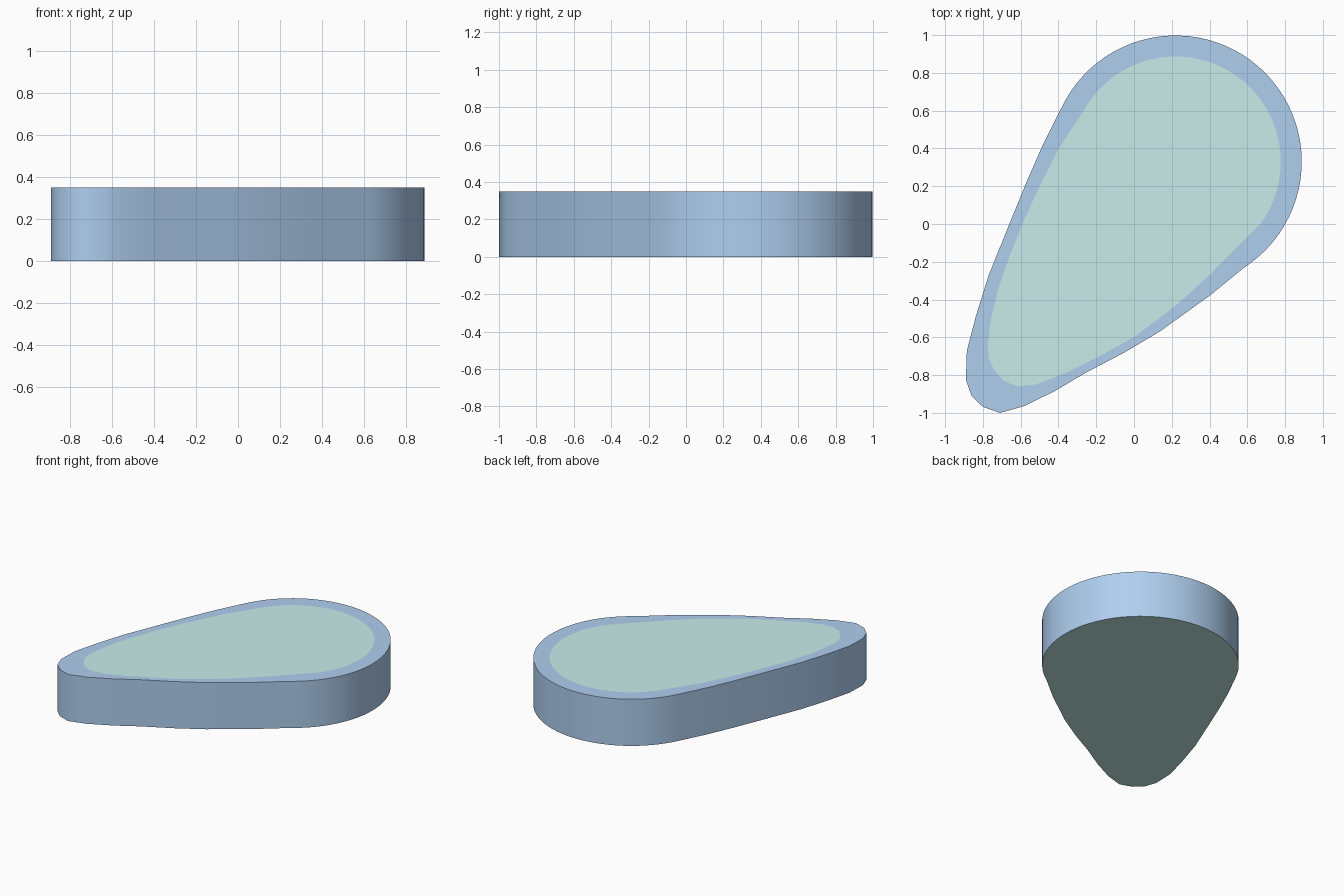
import bpy, bmesh, math

if "Cube" in bpy.data.objects:
    bpy.data.objects.remove(bpy.data.objects["Cube"])

HEIGHT = 0.35
CX, CY = 0.22, 0.33


def outline(radius, start, end, taper):
    """Round head arc (clockwise, degrees) closed by the tapering tip."""
    n = 48
    arc = []
    for i in range(n + 1):
        a = math.radians(start + (end - start) * i / n)
        arc.append((CX + radius * math.cos(a), CY + radius * math.sin(a)))
    return arc + taper


outer = outline(0.668, 155, -57, [
    (0.40, -0.38), (0.135, -0.57), (-0.05, -0.68), (-0.26, -0.79), (-0.42, -0.885),
    (-0.584, -0.965), (-0.71, -1.0), (-0.80, -0.968), (-0.86, -0.91),
    (-0.89, -0.825), (-0.885, -0.672), (-0.837, -0.487), (-0.769, -0.27),
    (-0.66, 0.0), (-0.57, 0.22), (-0.48, 0.425)])
inner = outline(0.557, 152, -36, [
    (0.557, -0.111), (0.40, -0.27), (0.219, -0.434), (0.008, -0.593),
    (-0.14, -0.677), (-0.362, -0.788), (-0.52, -0.85), (-0.62, -0.86),
    (-0.69, -0.83), (-0.737, -0.778), (-0.769, -0.714), (-0.774, -0.635),
    (-0.753, -0.476), (-0.71, -0.317), (-0.658, -0.169), (-0.584, 0.016),
    (-0.50, 0.20), (-0.394, 0.407)])


def material(name, color):
    m = bpy.data.materials.new(name)
    m.diffuse_color = color
    m.use_nodes = True
    m.node_tree.nodes["Principled BSDF"].inputs["Base Color"].default_value = m.diffuse_color
    return m


def ring(bm, pts, z):
    return [bm.verts.new((x, y, z)) for x, y in pts]


def loop_edges(bm, vs):
    return [bm.edges.new((a, b)) for a, b in zip(vs, vs[1:] + vs[:1])]


def make_object(name, bm, mat):
    me = bpy.data.meshes.new(name)
    bm.to_mesh(me)
    bm.free()
    ob = bpy.data.objects.new(name, me)
    bpy.context.collection.objects.link(ob)
    me.materials.append(mat)
    return ob


def flat_panel(name, pts, z, up, mat):
    bm = bmesh.new()
    face = bm.faces.new(ring(bm, pts, z))
    face.normal_update()
    if (face.normal.z > 0) != up:
        face.normal_flip()
    return make_object(name, bm, mat)


blue = material("blue", (0.43, 0.62, 0.86, 1))
teal = material("teal", (0.58, 0.84, 0.83, 1))

# Side wall, smooth around the outline
bm = bmesh.new()
low, high = ring(bm, outer, 0), ring(bm, outer, HEIGHT)
n = len(outer)
for i in range(n):
    j = (i + 1) % n
    bm.faces.new((low[i], high[i], high[j], low[j])).smooth = True
bm.normal_update()
if bm.faces[:][n // 8].normal.dot(high[n // 8].co) < 0:
    bmesh.ops.reverse_faces(bm, faces=bm.faces[:])
make_object("side_wall", bm, blue)

# Flat rim between the two outlines
bm = bmesh.new()
edges = loop_edges(bm, ring(bm, outer, HEIGHT)) + loop_edges(bm, ring(bm, inner, HEIGHT))
bmesh.ops.triangle_fill(bm, use_beauty=True, edges=edges, normal=(0, 0, 1))
bm.normal_update()
for f in bm.faces:
    if f.normal.z < 0:
        f.normal_flip()
make_object("top_rim", bm, blue)

# Flush top panel and full base
flat_panel("top_panel", inner, HEIGHT, True, teal)
flat_panel("base", outer, 0, False, teal)
